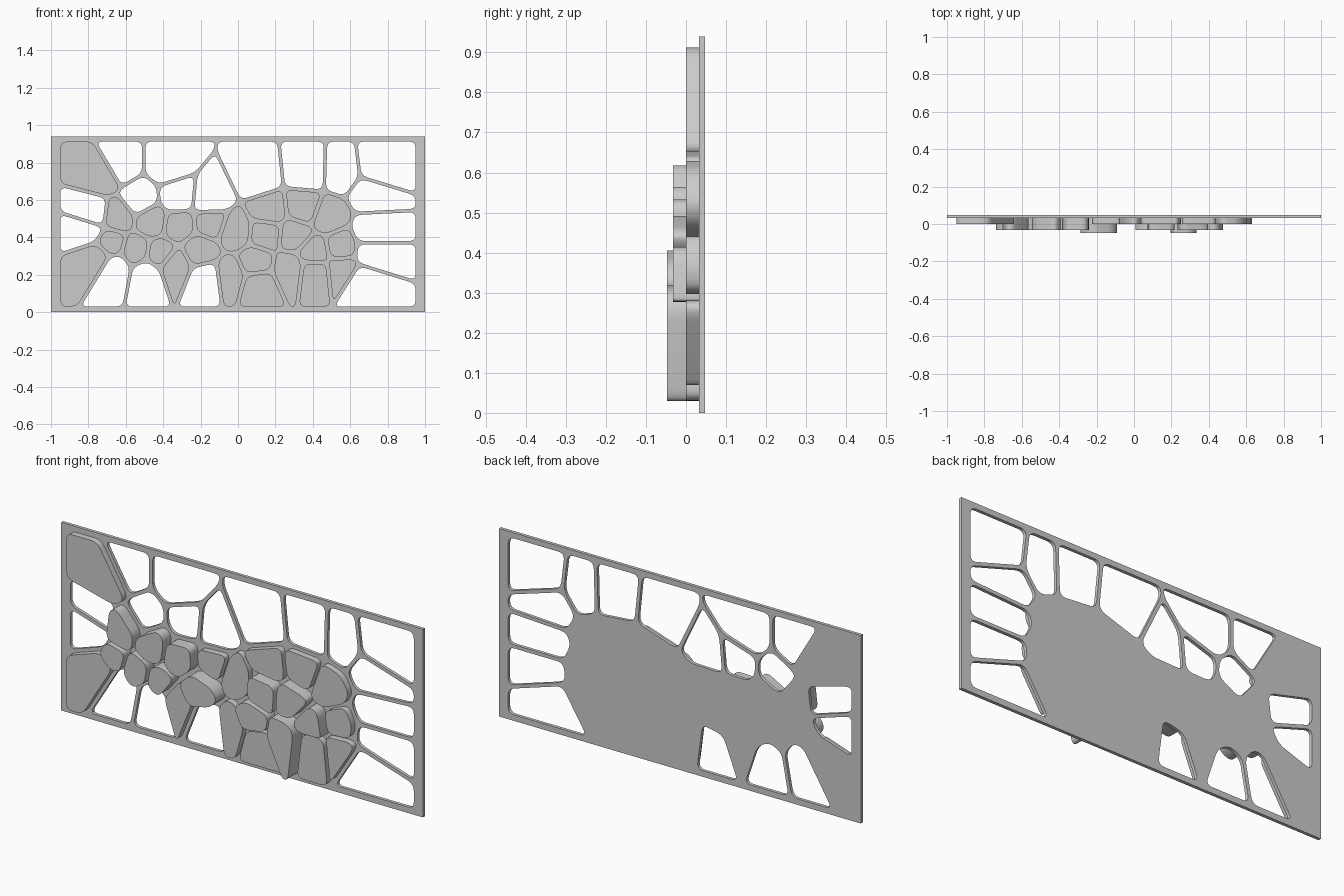
import bpy, math
from mathutils import Vector

if "Cube" in bpy.data.objects:
    bpy.data.objects.remove(bpy.data.objects["Cube"])

S = 187.0                                   # drawing units per metre
RECT = (-0.95, 0.95, 0.03, 0.912)           # inner field of the panel
INSET = 0.009                               # half of the rib width
BACK, PLATE = 0.048, 0.032                  # plate back and front (y)

# Voronoi seeds in drawing units (right, down), grouped by cell kind
WINDOWS = [(120, 165), (168, 165), (258, 177), (307, 172), (343, 173), (376, 169),
           (369, 192), (371, 233), (371, 252), (362, 281), (93, 214), (88, 230),
           (115, 268), (147, 274), (207, 278), (140, 199), (178, 197), (210, 200)]
LOW = [(103, 175), (97, 257), (211, 223), (174, 265), (235, 231), (230, 275), (269, 211),
       (304, 207), (329, 216), (342, 247), (259, 283), (314, 272), (343, 269)]
MID = [(118, 217), (152, 221), (179, 225), (111, 243), (136, 250), (160, 254),
       (266, 233), (295, 235), (314, 252), (256, 263)]
HIGH = [(201, 250), (290, 269)]


def to_units(p):
    return Vector(((p[0] - 238.3) / S, (312 - p[1]) / S))


ALL = [to_units(p) for p in WINDOWS + LOW + MID + HIGH]


def clip(poly, point, normal):
    """Keep the part of a convex polygon behind a line."""
    out = []
    for i, a in enumerate(poly):
        b = poly[(i + 1) % len(poly)]
        da, db = (a - point).dot(normal), (b - point).dot(normal)
        if da <= 0:
            out.append(a)
        if da * db < 0:
            out.append(a.lerp(b, da / (da - db)))
    return out


def cell(seed):
    """Voronoi cell of a seed, shrunk by the rib inset."""
    x0, x1, z0, z1 = RECT
    poly = [Vector(p) for p in ((x0, z0), (x1, z0), (x1, z1), (x0, z1))]
    for other in ALL:
        if (other - seed).length > 1e-6:
            n = (other - seed).normalized()
            poly = clip(poly, (seed + other) / 2 - n * INSET, n)
    merged = []
    for p in poly:
        if not merged or (p - merged[-1]).length > 0.012:
            merged.append(p)
    if (merged[0] - merged[-1]).length < 0.012:
        merged.pop()
    return merged


def rounded(poly, radius=0.036, steps=6):
    """Replace each corner by a short curve."""
    out = []
    for i, p in enumerate(poly):
        a, b = poly[i - 1] - p, poly[(i + 1) % len(poly)] - p
        s = p + a.normalized() * min(radius, a.length * 0.45)
        e = p + b.normalized() * min(radius, b.length * 0.45)
        for k in range(steps + 1):
            t = k / steps
            out.append(s * (1 - t) ** 2 + p * 2 * t * (1 - t) + e * t * t)
    return out


def slab(name, outlines, y_front, y_back):
    """Extrude filled outlines (first is outer, rest are holes) along y."""
    cu = bpy.data.curves.new(name, 'CURVE')
    cu.dimensions = '2D'
    cu.fill_mode = 'BOTH'
    cu.extrude = (y_back - y_front) / 2
    for pts in outlines:
        sp = cu.splines.new('POLY')
        sp.points.add(len(pts) - 1)
        for q, p in zip(sp.points, pts):
            q.co = (p[0], p[1], 0, 1)
        sp.use_cyclic_u = True
    ob = bpy.data.objects.new(name, cu)
    bpy.context.collection.objects.link(ob)
    ob.rotation_euler = (math.pi / 2, 0, 0)
    ob.location.y = (y_front + y_back) / 2
    bpy.ops.object.select_all(action='DESELECT')
    ob.select_set(True)
    bpy.context.view_layer.objects.active = ob
    bpy.ops.object.convert(target='MESH')
    bpy.ops.object.shade_smooth_by_angle(angle=math.radians(30))
    return bpy.context.view_layer.objects.active


# Back plate with window openings
frame = [(-1, 0), (1, 0), (1, 0.94), (-1, 0.94)]
slab("back_plate", [frame] + [rounded(cell(to_units(p))) for p in WINDOWS], PLATE, BACK)

# Raised stones in three heights
for name, seeds, front in (("low_stone", LOW, 0.0), ("mid_stone", MID, -0.032),
                           ("high_stone", HIGH, -0.048)):
    for i, p in enumerate(seeds):
        slab(f"{name}_{i + 1}", [rounded(cell(to_units(p)))], front, PLATE)
